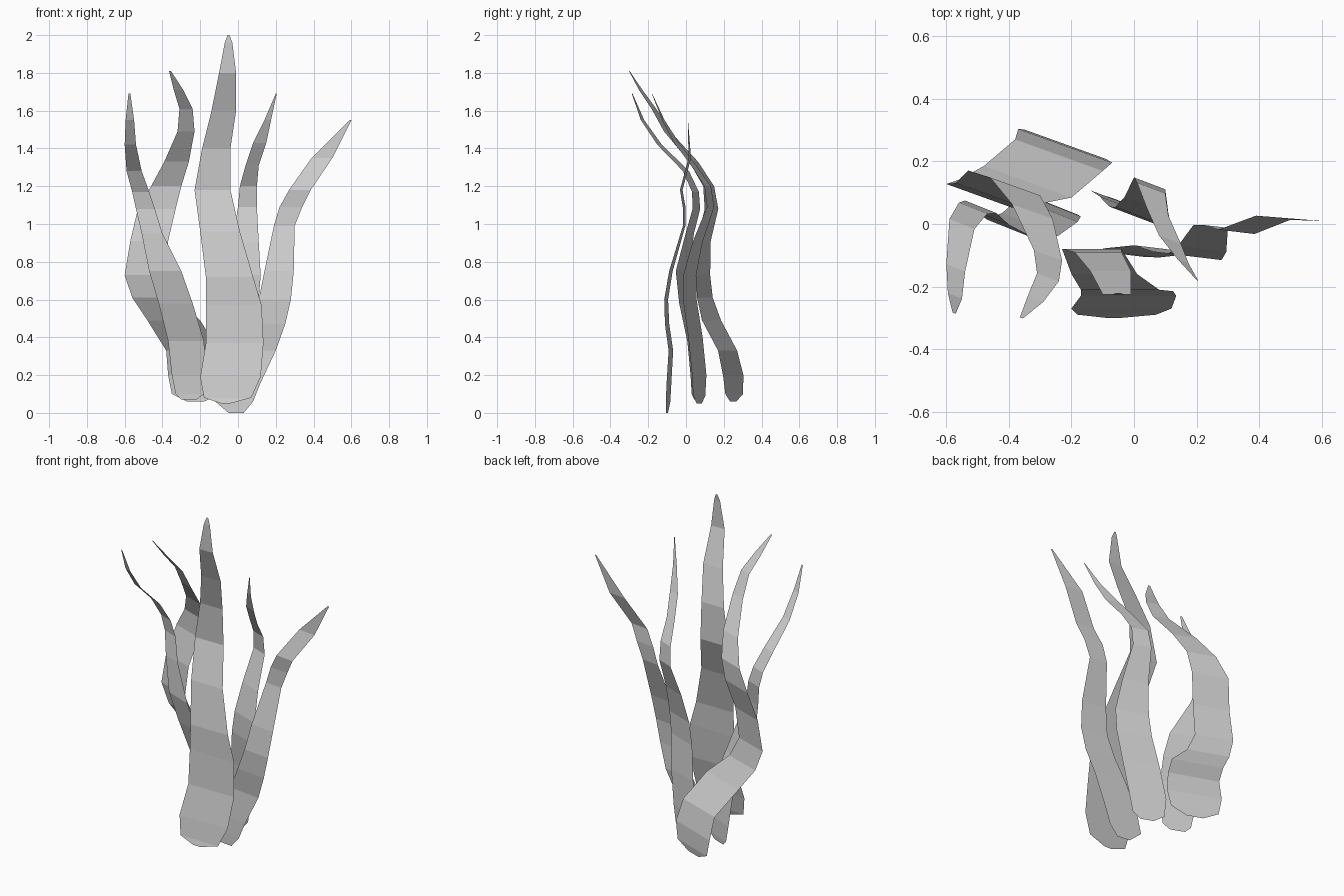
import bpy
import bmesh

if "Cube" in bpy.data.objects:
    bpy.data.objects.remove(bpy.data.objects["Cube"], do_unlink=True)

# One plain grey for all of the leaves
grey = bpy.data.materials.new("plain_grey")
grey.use_nodes = True
colour = (0.6, 0.6, 0.6, 1.0)
grey.diffuse_color = colour
grey.node_tree.nodes["Principled BSDF"].inputs["Base Color"].default_value = colour

UNIT = 0.01  # the leaf rows are written in hundredths


def make_leaf(name, twist, rows):
    """Ribbon leaf from rows of (height, left x, right x, centre y).

    twist is the change in y per unit of width across the ribbon.
    """
    mesh = bpy.data.meshes.new(name)
    bm = bmesh.new()
    previous = None
    for height, left, right, depth in rows:
        half_shift = twist * (right - left) / 2
        pair = [
            bm.verts.new((left * UNIT, (depth - half_shift) * UNIT, height * UNIT)),
            bm.verts.new((right * UNIT, (depth + half_shift) * UNIT, height * UNIT)),
        ]
        if previous:
            bm.faces.new((previous[0], previous[1], pair[1], pair[0]))
        previous = pair
    bm.to_mesh(mesh)
    bm.free()
    mesh.materials.append(grey)
    leaf = bpy.data.objects.new(name, mesh)
    bpy.context.collection.objects.link(leaf)
    return leaf


# Tall wide leaf at the front, leaning back and then forward
make_leaf("front_leaf", 0, [
    (5, -9, -4, -30), (8, -18, 7, -29), (19, -20, 12, -27),
    (37, -17, 13.5, -23), (57, -17, 12.5, -21.5), (72, -17, 8, -21),
    (96, -20, 1, -16), (118, -23, -4, -8), (140, -19, -4, -9),
    (160, -14, -1, -15), (180, -10, -1, -22.5), (196, -7, -3, -22.5),
    (200, -5.5, -4.5, -22),
])

# Leaf that sweeps outward on the +x side
make_leaf("outer_leaf", -0.12, [
    (0, -5, 3, -10), (6, -12, 8, -9.5), (16, -9, 12, -9),
    (33, 0, 20, -8), (47, 6, 25, -10), (60, 11, 28, -10.5),
    (75, 14, 29.5, -8), (99, 19, 30, -1), (109, 22, 34, -1),
    (118, 27, 38.5, -2.5), (135, 39, 50, 2), (155, 59, 60, 1),
])

# Slim leaf behind the front one
make_leaf("rear_leaf", -0.38, [
    (5, -7, 0, 7), (9, -13, 4, 7), (20, -14, 6, 7),
    (40, -11, 9, 5), (60, -8, 11, 2), (73, -6, 12, 2),
    (90, -3, 11, 6), (109, 0, 10, 13), (120, 1, 10, 11.5),
    (131, 4, 11, 4), (143, 8, 15, -5), (155, 14, 17.5, -12),
    (169, 20, 20.5, -18),
])

# Narrow leaf leaning toward the -x side
make_leaf("side_leaf", -0.4, [
    (7, -30, -22, 6), (10, -33, -18, 6), (20, -35, -17, 6),
    (38, -37, -18, 4.5), (58, -42, -24, 0), (75, -47, -30, -2),
    (95, -51, -40, 2), (108, -54, -44, 5.5), (117, -56, -47, 5),
    (128, -59, -51, 0), (142, -60, -54, -14), (155, -59.5, -55, -23),
    (169, -58, -57, -28.5),
])

# Strongly bent leaf at the back of the -x side
make_leaf("bent_leaf", -0.36, [
    (6, -27, -18, 25), (10, -35, -9, 25.5), (20, -37, -7, 25),
    (33, -38, -10, 22), (49, -48, -20, 13.5), (61, -56, -33, 10),
    (73, -60, -39, 9), (91, -57, -37, 9.5), (108, -53, -33, 13.5),
    (120, -46, -30, 12), (133, -39, -26, 4), (149, -32, -23, -10),
    (161, -31, -24, -17), (171, -34, -29, -24), (181, -36.5, -35.5, -30),
])
